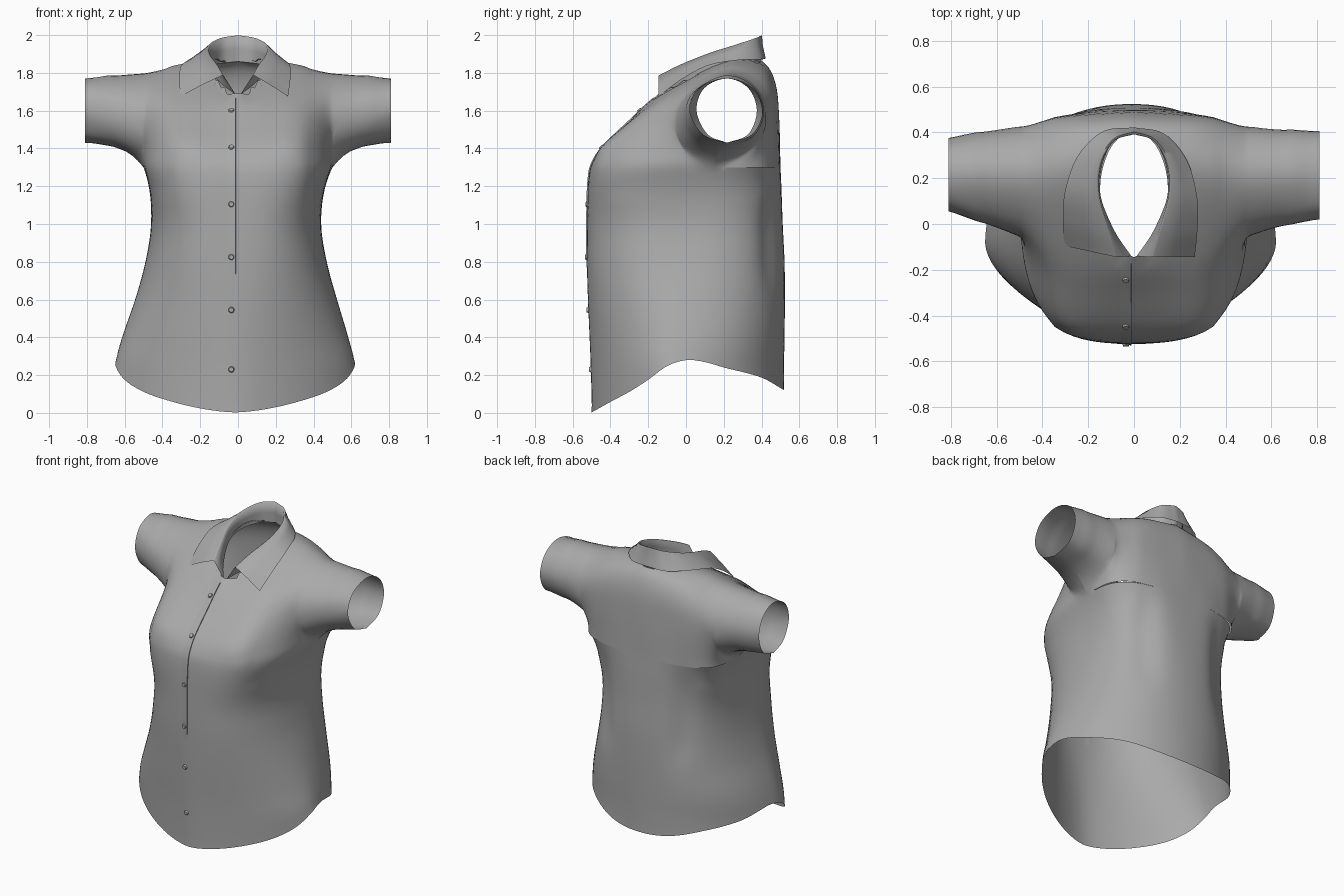
import bpy, bmesh, math
from mathutils import Vector
from mathutils.bvhtree import BVHTree

if "Cube" in bpy.data.objects:
    bpy.data.objects.remove(bpy.data.objects["Cube"])

cloth = bpy.data.materials.new("grey_cloth")
cloth.diffuse_color = (0.4, 0.4, 0.4, 1)
cloth.use_nodes = True
cloth.node_tree.nodes["Principled BSDF"].inputs["Base Color"].default_value = cloth.diffuse_color


def spline(keys, t, monotone=False):
    """Smooth interpolation through (key, value, value, ...) rows."""
    ks = [k[0] for k in keys]
    vs = [Vector(k[1:]) for k in keys]
    t = min(max(t, ks[0]), ks[-1])
    i = 0
    while i < len(ks) - 2 and t > ks[i + 1]:
        i += 1

    def slope(j):
        a, b = max(j - 1, 0), min(j + 1, len(ks) - 1)
        if monotone and a < j < b:  # no overshoot
            p = (vs[j] - vs[a]) / (ks[j] - ks[a])
            q = (vs[b] - vs[j]) / (ks[b] - ks[j])
            return Vector([2*m*n / (m + n) if m * n > 1e-9 else 0 for m, n in zip(p, q)])
        return (vs[b] - vs[a]) / (ks[b] - ks[a])
    h = ks[i + 1] - ks[i]
    u = (t - ks[i]) / h
    return (vs[i] * (2*u**3 - 3*u*u + 1) + vs[i + 1] * (3*u*u - 2*u**3)
            + slope(i) * h * (u**3 - 2*u*u + u) + slope(i + 1) * h * (u**3 - u*u))


def add_grid(bm, rows):
    vs = [[bm.verts.new(p) for p in r] for r in rows]
    for a, b in zip(vs, vs[1:]):
        for j in range(len(a) - 1):
            bm.faces.new((a[j], a[j + 1], b[j + 1], b[j]))


def finish(bm, name, angle=60):
    me = bpy.data.meshes.new(name)
    bm.to_mesh(me)
    me.materials.append(cloth)
    ob = bpy.data.objects.new(name, me)
    bpy.context.collection.objects.link(ob)
    bpy.ops.object.select_all(action='DESELECT')
    ob.select_set(True)
    bpy.context.view_layer.objects.active = ob
    bpy.ops.object.shade_smooth_by_angle(angle=math.radians(angle))
    return ob


# Torso by height: half width, front y, back y, side-seam y, front and back roundness, x shift
BODY = [(0.0, .64, -.50, .52, -.09, 1.55, 2.1, -.015),
        (.26, .635, -.507, .52, -.08, 1.6, 2.1, -.015),
        (.4, .60, -.512, .522, -.05, 1.75, 2.2, -.015),
        (.6, .535, -.52, .524, -.02, 2.0, 2.3, -.01),
        (.8, .48, -.525, .522, .03, 2.35, 2.4, -.01),
        (1.0, .45, -.524, .512, .08, 2.7, 2.6, -.01),
        (1.2, .465, -.52, .505, .13, 3.4, 2.9, -.005),
        (1.3, .50, -.51, .50, .15, 3.6, 3.1, 0)]
TOP = 1.3
# Hem height by depth
HEM = [(-.51, 0), (-.4, .06), (-.3, .112), (-.2, .175), (-.1, .25), (0, .28),
       (.1, .268), (.2, .24), (.4, .187), (.52, .12)]
HEM = [(y, z, 0) for y, z in HEM]

# Shoulder and sleeve sections by distance from the middle: (y, z) front, over the top, back
SECTIONS = [
    (0, -.51, 1.3, -.45, 1.4, -.30, 1.545, -.14, 1.69, .2, 1.87, .40, 1.865, .475, 1.75, .495, 1.55, .50, 1.3),
    (.25, -.5, 1.3, -.45, 1.41, -.30, 1.54, -.12, 1.675, .2, 1.85, .38, 1.83, .46, 1.73, .48, 1.55, .485, 1.3),
    (.4, .14, 1.0, -.34, 1.42, -.2, 1.55, -.06, 1.68, .2, 1.825, .36, 1.78, .44, 1.68, .455, 1.52, .16, 1.0),
    (.5, .15, 1.3, 0, 1.38, -.06, 1.5, -.02, 1.67, .2, 1.81, .36, 1.74, .43, 1.6, .39, 1.42, .15, 1.3),
    (.62, .18, 1.395, .05, 1.43, -.015, 1.53, .01, 1.68, .2, 1.798, .35, 1.74, .42, 1.6, .36, 1.45, .18, 1.395),
    (.81, .215, 1.43, .09, 1.475, .02, 1.6, .07, 1.72, .215, 1.77, .35, 1.72, .405, 1.6, .35, 1.475, .215, 1.43)]


def ring(a, z, side):
    sn, cs = abs(math.sin(a)), -math.cos(a)
    w, yf, yb, yc, nf, nb, dx = spline(BODY, z)
    n = nf if side < 0 else nb
    r = (abs(cs)**n + sn**n) ** (-1 / n)
    return w * cs * r + dx, yc + sn * r * (yb - yc if side > 0 else yc - yf) * side


def body_point(a, s, side):
    """a: 0..pi across, s: 0 hem .. 1 armpit, side: -1 front, 1 back."""
    hem = spline(HEM, ring(a, .2, side)[1])[0]
    z = hem + (TOP - hem) * s
    x, y = ring(a, z, side)
    if side > 0:  # soft vertical folds down the back
        fade = math.exp(-((z - .95) / .3) ** 4)
        y -= .035 * fade * math.sin(a) * math.exp(-((abs(x) - .29) / .06) ** 2)
    return Vector((x, y, z))


def section_loop(x, ends=None, steps=40):
    v = spline(SECTIONS, abs(x), True)
    pts = [(i, v[2 * i], v[2 * i + 1]) for i in range(9)]
    if ends:
        f, b = ends
        pts[0], pts[8] = (0, f.y, f.z), (8, b.y, b.z)
        pts[1] = (1, min(pts[1][1], f.y + .1), pts[1][2])
        pts[7] = (7, max(pts[7][1], b.y - .04), pts[7][2])
    return [Vector((x, *spline(pts, 8 * j / steps))) for j in range(steps + 1)]


# Shirt body: lower tube, arches over the shoulders, then sleeves
K, R = 48, 36
angles = [math.pi * k / K for k in range(K + 1)]
bm = bmesh.new()
for side in (-1, 1):
    add_grid(bm, [[body_point(a, r / R, side) for a in angles] for r in range(R + 1)])
arches = []
for k, a in enumerate(angles):
    f, b = body_point(a, 1, -1), body_point(a, 1, 1)
    arches.append(section_loop(f.x, (f, b) if 0 < k < K else None))
add_grid(bm, arches)
for sx in (-1, 1):
    rows = [section_loop(sx * (.5 + .31 * i / 10)) for i in range(11)]
    if sx < 0:  # this cuff is a little narrower
        for i, row in enumerate(rows):
            for p in row:
                p.y = .23 + (p.y - .23) * (1 - .17 * (i / 10) ** 2)
    add_grid(bm, rows)
bmesh.ops.remove_doubles(bm, verts=bm.verts, dist=.0005)

# Blend the armholes into the body
for n in range(14):
    inner = [v for v in bm.verts if not v.is_boundary
             and (n < 4 or (.36 < abs(v.co.x) < .66 and v.co.z > 1.15))]
    bmesh.ops.smooth_vert(bm, verts=inner, factor=.4, use_axis_x=True, use_axis_y=True, use_axis_z=True)

# Neck opening, narrowing to the front
NX, NY, NC = .15, .275, .13


def neck(p):
    nx = NX * (1 - .35 * min(1, max(0, (NC - p.y) / NY)))
    return math.hypot(p.x / nx, (p.y - NC) / NY)


hole = [f for f in bm.faces if f.calc_center_median().z > 1.55 and neck(f.calc_center_median()) < 1]
bmesh.ops.delete(bm, geom=hole, context='FACES')
for v in bm.verts:
    if v.is_boundary and v.co.z > 1.5 and abs(v.co.x) < .3:
        for _ in range(4):
            k = neck(v.co)
            v.co.x, v.co.y = v.co.x / k, NC + (v.co.y - NC) / k
bmesh.ops.recalc_face_normals(bm, faces=bm.faces)
tree = BVHTree.FromBMesh(bm)
finish(bm, "shirt_body", 80)
bm.free()


def front_hit(x, z):
    loc, nor, _, _ = tree.ray_cast(Vector((x, -2, z)), Vector((0, 1, 0)))
    if nor.y > 0:
        nor = -nor
    return loc, nor


# Button placket: a strip that lifts off the front at its free edge
bm = bmesh.new()
rows = []
for i in range(41):
    z = .73 + (1.665 - .73) * i / 40
    lift = .005 * min(1, i / 6)
    row = []
    for x, o in ((-.075, -.002), (-.04, lift * .5), (-.012, lift), (-.011, -.001)):
        p, n = front_hit(x, z)
        row.append(p + n * o)
    rows.append(row)
add_grid(bm, rows)
bmesh.ops.recalc_face_normals(bm, faces=bm.faces)
finish(bm, "placket", 40)
bm.free()

# Buttons
for i, z in enumerate((.23, .545, .825, 1.105, 1.405, 1.6)):
    p, n = front_hit(-.035, z)
    bm = bmesh.new()
    bmesh.ops.create_cone(bm, cap_ends=True, segments=16, radius1=.016, radius2=.012, depth=.01)
    rot = n.to_track_quat('Z', 'Y').to_matrix()
    for v in bm.verts:
        v.co = rot @ v.co + p + n * .005
    finish(bm, f"button_{i + 1}", 30)
    bm.free()

# Collar, from back middle to front: stand foot, fold line, leaf edge
COLLAR = [(0, 0, .40, 1.86, 0, .392, 1.995, 0, .422, 1.877),
          (1, .09, .36, 1.85, .085, .362, 1.98, .13, .395, 1.872),
          (2, .14, .25, 1.84, .145, .26, 1.945, .23, .28, 1.868),
          (3, .145, .12, 1.81, .15, .12, 1.90, .275, .12, 1.84),
          (4, .085, -.03, 1.74, .108, -.03, 1.84, .277, -.02, 1.768),
          (5, .012, -.14, 1.685, .075, -.145, 1.782, .265, -.145, 1.675)]


def collar_row(u):
    c = spline(COLLAR, abs(u))
    foot, fold, leaf = Vector(c[0:3]), Vector(c[3:6]), Vector(c[6:9])
    if u < 0:  # the far leaf spreads a little wider
        leaf.x *= 1 + .03 * abs(u)
        leaf.y += .01 * abs(u)
    out = leaf - fold
    out.z = 0
    crest = fold + out.normalized() * .01 + Vector((0, 0, .004))
    mid = fold.lerp(leaf, .5) + Vector((0, 0, .008))
    row = [foot, foot.lerp(fold, .5), fold, crest, mid, leaf]
    if u < 0:
        for p in row:
            p.x = -p.x
    return row


bm = bmesh.new()
add_grid(bm, [collar_row(i / 6) for i in range(-30, 31)])
bmesh.ops.recalc_face_normals(bm, faces=bm.faces)
finish(bm, "collar", 75)
bm.free()
